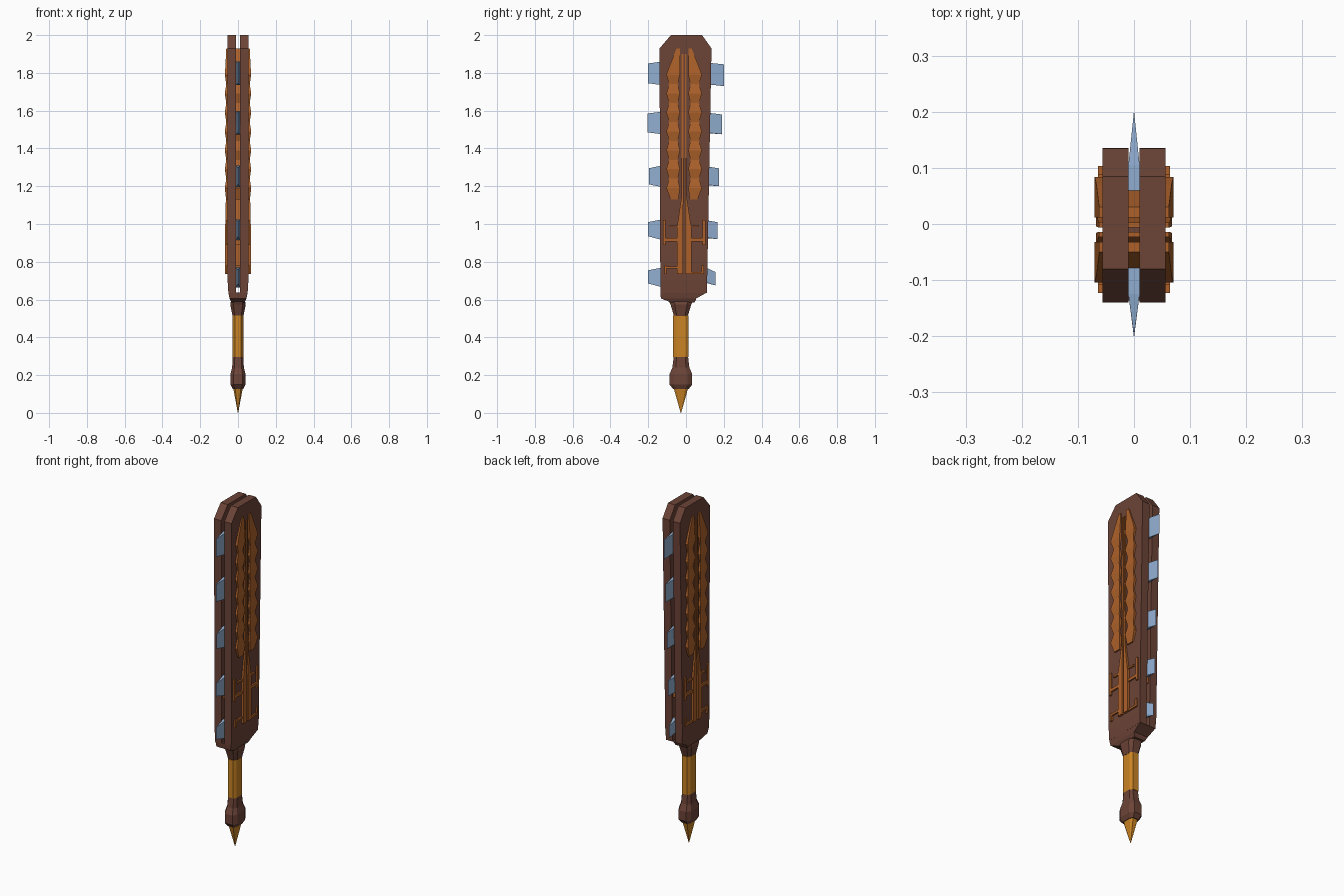
import bpy
import bmesh

old = bpy.data.objects.get("Cube")
if old:
    bpy.data.objects.remove(old, do_unlink=True)


def material(name, rgb):
    mat = bpy.data.materials.new(name)
    mat.use_nodes = True
    color = (*rgb, 1)
    mat.diffuse_color = color
    mat.node_tree.nodes["Principled BSDF"].inputs["Base Color"].default_value = color
    return mat


WOOD = material("dark wood", (0.15, 0.057, 0.038))
CARVING = material("orange carving", (0.42, 0.12, 0.023))
GOLD = material("golden grip", (0.59, 0.23, 0.018))
STONE = material("blue stone", (0.28, 0.42, 0.63))


def finish(name, bm, mat):
    bmesh.ops.recalc_face_normals(bm, faces=bm.faces)
    mesh = bpy.data.meshes.new(name)
    bm.to_mesh(mesh)
    bm.free()
    mesh.materials.append(mat)
    obj = bpy.data.objects.new(name, mesh)
    bpy.context.collection.objects.link(obj)
    return obj


def ring_points(z, x0, x1, y0, y1, cut):
    """Rectangle at height z, with its corners cut off when cut > 0."""
    if not cut:
        return [(x0, y0, z), (x1, y0, z), (x1, y1, z), (x0, y1, z)]
    cx, cy = (x1 - x0) * cut, (y1 - y0) * cut
    return [(x0 + cx, y0, z), (x1 - cx, y0, z), (x1, y0 + cy, z), (x1, y1 - cy, z),
            (x1 - cx, y1, z), (x0 + cx, y1, z), (x0, y1 - cy, z), (x0, y0 + cy, z)]


def loft(name, mat, sections, cut=0):
    """Skin a stack of (z, x0, x1, y0, y1) sections and cap both ends."""
    bm = bmesh.new()
    rings = [[bm.verts.new(p) for p in ring_points(*s, cut)] for s in sections]
    for low, high in zip(rings, rings[1:]):
        n = len(low)
        for i in range(n):
            j = (i + 1) % n
            bm.faces.new((low[i], low[j], high[j], high[i]))
    bm.faces.new(rings[0])
    bm.faces.new(rings[-1])
    return finish(name, bm, mat)


def carve(name, sections):
    """Carving that passes through both boards: (z, y0, y1, half depth)."""
    return loft(name, CARVING, [(z, -d, d, a, b) for z, a, b, d in sections])


def bar(name, y0, y1, z0, z1, depth=0.064):
    carve(name, [(z0, y0, y1, depth), (z1, y0, y1, depth)])


# Handle: tip, pommel, grip and collar share one axis
AXIS = -0.027


def handle(name, mat, profile):
    loft(name, mat, [(z, -x, x, AXIS - y, AXIS + y) for z, x, y in profile], 0.2)


handle("tip", GOLD, [(0, 0.001, 0.001), (0.13, 0.025, 0.038)])
handle("pommel", WOOD, [(0.127, 0.028, 0.042), (0.15, 0.04, 0.06),
                        (0.205, 0.04, 0.06), (0.24, 0.031, 0.045), (0.297, 0.028, 0.038)])
handle("grip", GOLD, [(0.295, 0.028, 0.041), (0.516, 0.028, 0.041)])
handle("collar", WOOD, [(0.514, 0.029, 0.037), (0.575, 0.041, 0.055), (0.6, 0.035, 0.068)])

# Twin boards, joined by a block at the foot
loft("board_base", WOOD, [(0.585, -0.035, 0.035, -0.08, 0.045),
                          (0.606, -0.045, 0.045, -0.133, 0.055),
                          (0.637, -0.051, 0.051, -0.136, 0.11)])
for side, name in ((1, "left_board"), (-1, "right_board")):
    loft(name, WOOD, [(z, side * 0.01, side * x, a, b) for z, x, a, b in (
        (0.635, 0.051, -0.136, 0.11), (0.7, 0.055, -0.136, 0.112),
        (1.93, 0.056, -0.14, 0.135), (2.0, 0.056, -0.08, 0.085))])

# Stone teeth: wedges thinning to a sharp outer edge
# (root low, root high, edge low, edge high, edge reach)
front_teeth = [(0.665, 0.77, 0.685, 0.755, 0.2), (0.915, 1.025, 0.935, 1.01, 0.2),
               (1.195, 1.31, 1.21, 1.295, 0.197), (1.475, 1.595, 1.485, 1.585, 0.203),
               (1.735, 1.86, 1.745, 1.85, 0.2)]
back_teeth = [(0.7, 0.77, 0.675, 0.745, 0.157), (0.93, 1.02, 0.92, 1.01, 0.166),
              (1.21, 1.305, 1.2, 1.295, 0.174), (1.485, 1.59, 1.475, 1.58, 0.19),
              (1.745, 1.855, 1.73, 1.845, 0.202)]
for sign, label, teeth, root in ((-1, "front", front_teeth, 0.135), (1, "back", back_teeth, 0.115)):
    for number, (r0, r1, e0, e1, reach) in enumerate(teeth, 1):
        bm = bmesh.new()
        for x in (-0.01, 0.01):
            for y in (0.06, root - 0.01):
                for z in (r0, r1):
                    bm.verts.new((x, sign * y, z))
        for z in (e0, e1):
            bm.verts.new((0, sign * reach, z))
        bmesh.ops.convex_hull(bm, input=bm.verts)
        finish(f"{label}_tooth_{number}", bm, STONE)

# Wavy carved bands, mirrored about the carving's centre line
CENTRE = -0.01
for sign, label in ((-1, "front"), (1, "back")):
    waves = [(1.13, 0.03, 0.072, 0.063)]
    for i in range(7):
        z = 1.19 + i * 0.1
        waves.append((z, 0.022, 0.094, 0.07))
        if i < 6:
            waves.append((z + 0.05, 0.034, 0.079, 0.062))
    waves += [(1.83, 0.022, 0.08, 0.067), (1.93, 0.022, 0.04, 0.062)]
    carve(f"{label}_wavy_band", [
        (z, *sorted((CENTRE + sign * a, CENTRE + sign * b)), d) for z, a, b, d in waves])

    def mirrored_bar(name, a, b, z0, z1, depth=0.064):
        bar(f"{label}_{name}", *sorted((CENTRE + sign * a, CENTRE + sign * b)), z0, z1, depth)

    # Thin centre line flaring into a stem
    carve(f"{label}_stem", [
        (z, *sorted((CENTRE + sign * a, CENTRE + sign * b)), d) for z, a, b, d in (
            (0.735, 0.006, 0.038, 0.068), (0.98, 0.006, 0.038, 0.068),
            (1.15, 0.004, 0.013, 0.064), (1.9, 0.004, 0.013, 0.062))])

    # Bracket arms beside the stem
    mirrored_bar("upper_post", 0.098, 0.113, 0.89, 1.02)
    mirrored_bar("upper_arm", 0.03, 0.1, 0.908, 0.925)
    mirrored_bar("upper_rail", 0.03, 0.078, 0.983, 0.993)
    mirrored_bar("lower_post", 0.092, 0.104, 0.735, 0.78)

bar("front_lower_arm", -0.104, -0.04, 0.764, 0.776)
bar("back_lower_arm", 0.02, 0.09, 0.735, 0.747)
